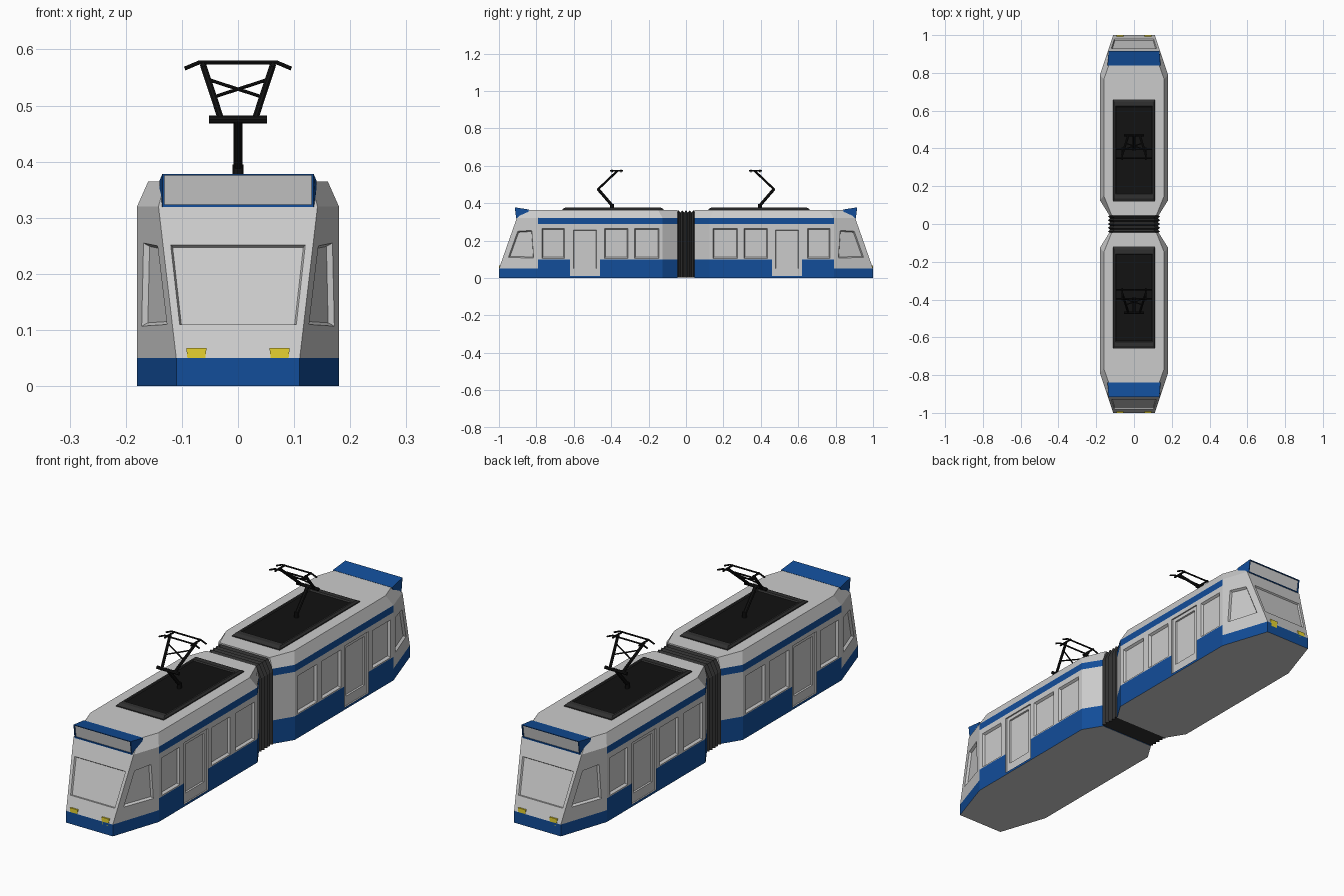
import bpy, bmesh, math
from mathutils import Vector

if "Cube" in bpy.data.objects:
    bpy.data.objects.remove(bpy.data.objects["Cube"])


def material(name, rgb):
    m = bpy.data.materials.new(name)
    m.diffuse_color = (*rgb, 1)
    m.use_nodes = True
    m.node_tree.nodes["Principled BSDF"].inputs["Base Color"].default_value = m.diffuse_color
    return m


GREY = material("grey", (0.8, 0.8, 0.8))
BLUE = material("blue", (0.006, 0.075, 0.32))
DARK = material("dark_grey", (0.03, 0.03, 0.03))
BLACK = material("black", (0.006, 0.006, 0.006))
YELLOW = material("yellow", (0.8, 0.65, 0.03))


def loft(bm, rings, slot=lambda i, j: 0):
    """Skin a list of equal-length rings and cap both ends."""
    vs = [[bm.verts.new(p) for p in r] for r in rings]
    n = len(vs[0])
    faces = []
    for i in range(len(vs) - 1):
        for j in range(n):
            k = (j + 1) % n
            f = bm.faces.new((vs[i][j], vs[i][k], vs[i + 1][k], vs[i + 1][j]))
            f.material_index = slot(i, j)
            faces.append(f)
    caps = [bm.faces.new(vs[0][::-1]), bm.faces.new(vs[-1])]
    bmesh.ops.recalc_face_normals(bm, faces=faces + caps)
    return caps


def finish(bm, name, mats, mirror=True):
    me = bpy.data.meshes.new(name)
    bm.to_mesh(me)
    bm.free()
    ob = bpy.data.objects.new(name, me)
    bpy.context.collection.objects.link(ob)
    for m in mats:
        me.materials.append(m)
    if mirror:
        add_mirror(ob)
    return ob


def add_mirror(ob):
    # the second car is the front car mirrored across y = 0
    m = ob.modifiers.new("second_car", 'MIRROR')
    m.use_axis = (False, True, False)
    m.use_mirror_merge = False


# ---- car body: octagonal plan, lofted upwards ----
def nose_y(z):
    return -1 + 0.095 * max(0, z - 0.05) / 0.27


def nose_x(y):
    return 0.11 + (y + 1) / 3


def plan(z, half):
    return ([Vector((x, y, z)) for x, y in half] +
            [Vector((-x, y, z)) for x, y in reversed(half)])


rings = []
for z in (0, 0.05, 0.1, 0.29, 0.32):
    y = nose_y(z)
    rings.append(plan(z, [(nose_x(y), y), (0.18, -0.79), (0.18, -0.125), (0.13, -0.045)]))
rings.append(plan(0.365, [(0.13, -0.85), (0.16, -0.765), (0.16, -0.15), (0.118, -0.045)]))


def body_slot(i, j):
    nose = j in (0, 6, 7)
    return 1 if i == 0 or (i in (1, 3) and not nose and j != 3) else 0


bm = bmesh.new()
loft(bm, rings, body_slot)
body = finish(bm, "car_body", [GREY, BLUE], mirror=False)

# ---- recesses for windows, doors and windscreen ----
cut = bmesh.new()


def shrink(pts, f):
    c = sum(pts, Vector()) / len(pts)
    return [c + (p - c) * f for p in pts]


def recess(pts, normal, depth=0.01, f=0.92):
    n = Vector(normal).normalized()
    loft(cut, [[p + n * 0.02 for p in pts], pts, [p - n * depth for p in shrink(pts, f)]])


def side_rect(s, x, y0, y1, z0, z1):
    return [Vector((s * x, y, z)) for y, z in ((y0, z0), (y1, z0), (y1, z1), (y0, z1))]


for s in (1, -1):
    for y0, y1 in ((-0.77, -0.65), (-0.435, -0.31), (-0.275, -0.145)):
        recess(side_rect(s, 0.18, y0, y1, 0.105, 0.265), (s, 0, 0))
    # door: shallow leaf with a deeper pane
    loft(cut, [side_rect(s, 0.20, -0.62, -0.46, 0.01, 0.272),
               side_rect(s, 0.174, -0.62, -0.46, 0.01, 0.272),
               side_rect(s, 0.174, -0.602, -0.478, 0.05, 0.257),
               side_rect(s, 0.168, -0.600, -0.480, 0.052, 0.255)])
    # cab side window on the angled corner
    recess([Vector((s * nose_x(y), y, z)) for y, z in
            ((-0.95, 0.11), (-0.815, 0.107), (-0.825, 0.255), (-0.90, 0.25))], (s * 3, -1, 0))
recess([Vector((x, nose_y(z), z)) for x, z in
        ((-0.104, 0.11), (0.104, 0.11), (0.12, 0.252), (-0.12, 0.252))], (0, -0.27, 0.095), 0.007, 0.97)
cutter = finish(cut, "recess_cutter", [GREY], mirror=False)
cutter.hide_render = True
boo = body.modifiers.new("recesses", 'BOOLEAN')
boo.operation = 'DIFFERENCE'
boo.solver = 'EXACT'
boo.object = cutter
# bake the cut, then drop the cutter
bpy.context.view_layer.update()
cut_mesh = bpy.data.meshes.new_from_object(body.evaluated_get(bpy.context.evaluated_depsgraph_get()))
body.modifiers.clear()
body.data = cut_mesh
bpy.data.objects.remove(cutter)
add_mirror(body)


# ---- destination sign box above the windscreen ----
def sign_ring(x, yt, zt, yb, zb):
    return [(-x, yb, zb), (x, yb, zb), (x, yt, zt), (-x, yt, zt)]


bm = bmesh.new()
caps = loft(bm, [sign_ring(0.14, -0.838, 0.366, -0.86, 0.318),
                 sign_ring(0.135, -0.915, 0.378, -0.908, 0.319),
                 sign_ring(0.131, -0.915, 0.375, -0.908, 0.324),
                 sign_ring(0.131, -0.910, 0.375, -0.903, 0.324)])
caps[1].material_index = 1
finish(bm, "sign_box", [BLUE, GREY])

# ---- headlights ----
bm = bmesh.new()
for s in (1, -1):
    loft(bm, [[(s * x, y, z) for x, z in ((0.06, 0.037), (0.089, 0.037), (0.092, 0.068), (0.056, 0.068))]
              for y in (-0.98, -1.0)])
finish(bm, "headlights", [YELLOW])


# ---- roof equipment tray ----
def tray_ring(x, y0, y1, z):
    return [(-x, y0, z), (x, y0, z), (x, y1, z), (-x, y1, z)]


bm = bmesh.new()
caps = loft(bm, [tray_ring(0.112, -0.66, -0.12, 0.36), tray_ring(0.112, -0.66, -0.12, 0.369),
                 tray_ring(0.105, -0.645, -0.135, 0.377), tray_ring(0.098, -0.625, -0.158, 0.377),
                 tray_ring(0.096, -0.62, -0.162, 0.372)])
caps[1].material_index = 1
finish(bm, "roof_tray", [DARK, BLACK])

# ---- bellows between the cars ----
bm = bmesh.new()
folds = []
N = 10
for i in range(N + 1):
    d = 0.012 if i % 2 == 0 else 0.0
    y = -0.05 + 0.1 * i / N
    half = [(0.138 - d, 0.002), (0.138 - d, 0.315 - d), (0.115 - d, 0.362 - d)]
    folds.append([(x, y, z) for x, z in half] + [(-x, y, z) for x, z in reversed(half)])
loft(bm, folds)
finish(bm, "bellows", [DARK], mirror=False)

# ---- pantograph ----
bm = bmesh.new()


def rod(a, b, r):
    a, b = Vector(a), Vector(b)
    q = (b - a).to_track_quat('Z', 'Y')
    ring = [Vector((r * math.cos(t * math.pi / 4), r * math.sin(t * math.pi / 4), 0)) for t in range(8)]
    loft(bm, [[p + q @ v for v in ring] for p in (a, b)])


KNEE, HEAD = Vector((0, -0.47, 0.475)), Vector((0, -0.368, 0.572))


def arm(x, t):
    p = KNEE.lerp(HEAD, t)
    return (x, p.y, p.z)


rod((0, -0.395, 0.37), (0, -0.395, 0.395), 0.010)
rod((0, -0.395, 0.388), KNEE, 0.008)
rod((-0.052, -0.47, 0.475), (0.052, -0.47, 0.475), 0.007)
for s in (1, -1):
    rod(arm(s * 0.03, 0), arm(s * 0.062, 1), 0.006)
    rod(arm(-s * 0.042, 0.42), arm(s * 0.054, 0.74), 0.003)
    rod((s * 0.062, -0.405, 0.573), (s * 0.062, -0.338, 0.573), 0.004)
for y in (-0.395, -0.348):
    rod((-0.07, y, 0.577), (0.07, y, 0.577), 0.0035)
    for s in (1, -1):
        rod((s * 0.069, y, 0.577), (s * 0.095, y, 0.566), 0.0035)
finish(bm, "pantograph", [BLACK])
